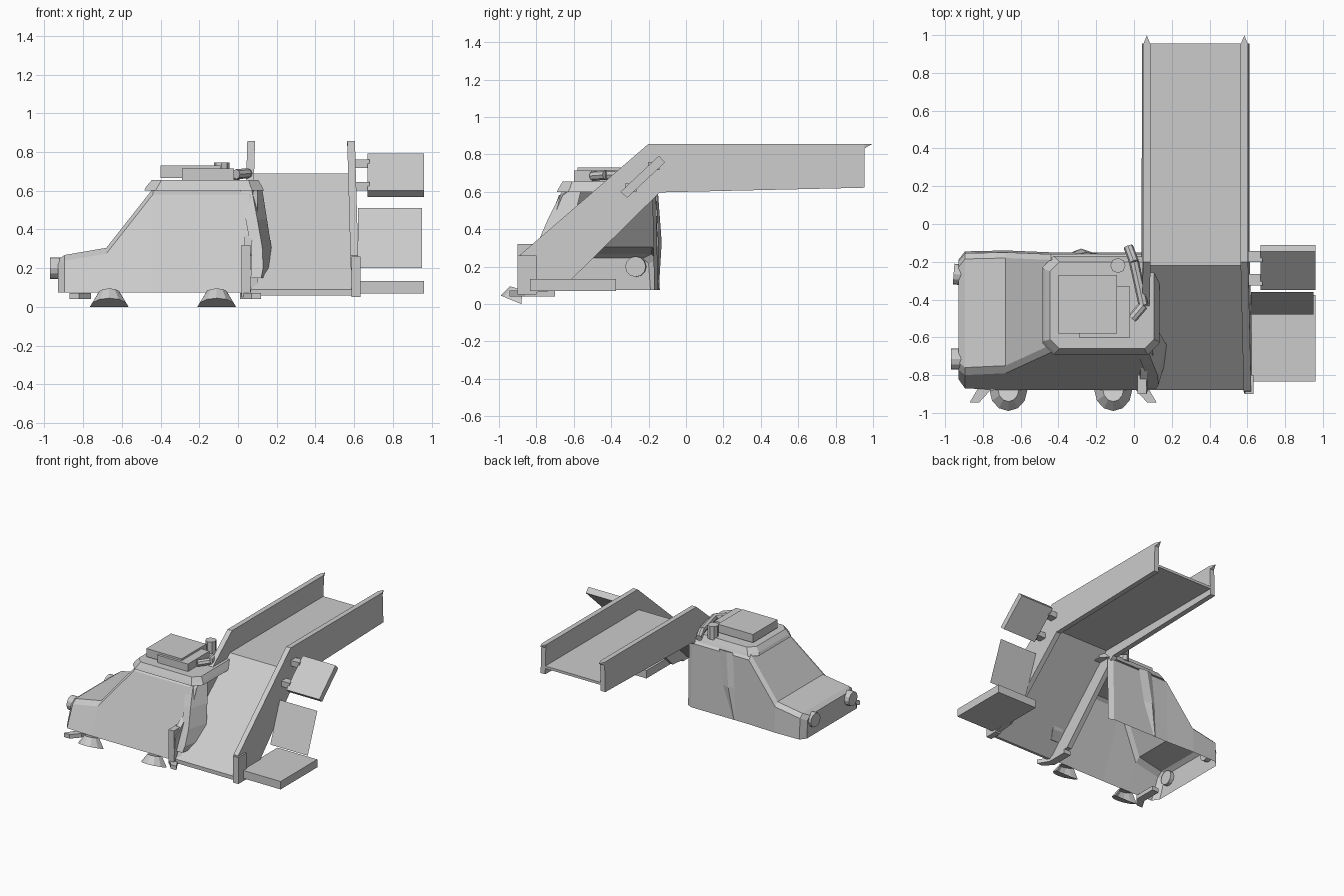
import bpy
import math
from mathutils import Vector

if "Cube" in bpy.data.objects:
    bpy.data.objects.remove(bpy.data.objects["Cube"])


def mesh(name, verts, faces):
    me = bpy.data.meshes.new(name)
    me.from_pydata(verts, [], faces)
    me.update()
    ob = bpy.data.objects.new(name, me)
    bpy.context.collection.objects.link(ob)
    return ob


def loft(name, rings, closed=True, caps=True):
    """Skin a list of equal-length point rings."""
    n = len(rings[0])
    verts = [p for r in rings for p in r]
    faces = []
    for i in range(len(rings) - 1):
        for j in range(n if closed else n - 1):
            k = (j + 1) % n
            faces.append((i * n + j, i * n + k, (i + 1) * n + k, (i + 1) * n + j))
    if caps:
        faces.append(tuple(reversed(range(n))))
        faces.append(tuple(range(len(verts) - n, len(verts))))
    return mesh(name, verts, faces)


def box(name, x0, x1, y0, y1, z0, z1):
    return loft(name, [[(x0, y0, z), (x1, y0, z), (x1, y1, z), (x0, y1, z)] for z in (z0, z1)])


def rod(name, a, b, r, sides=8):
    a, b = Vector(a), Vector(b)
    bpy.ops.mesh.primitive_cylinder_add(vertices=sides, radius=r, depth=(b - a).length,
                                        location=(a + b) / 2)
    ob = bpy.context.object
    ob.name = name
    ob.rotation_euler = (b - a).to_track_quat('Z', 'Y').to_euler()
    return ob


def octagon(x0, x1, y0, y1, c, z):
    return [(x0 + c, y0, z), (x1 - c, y0, z), (x1, y0 + c, z), (x1, y1 - c, z),
            (x1 - c, y1, z), (x0 + c, y1, z), (x0, y1 - c, z), (x0, y0 + c, z)]


# Car shell: open underneath and on the side facing the slide
# station: x, front bottom y, front top y, back y, top z
stations = [(-0.93, -0.82, -0.76, -0.20, 0.245), (-0.895, -0.87, -0.79, -0.155, 0.268),
            (-0.68, -0.88, -0.78, -0.15, 0.305), (-0.44, -0.88, -0.67, -0.16, 0.61),
            (0.06, -0.88, -0.67, -0.16, 0.61), (0.10, -0.87, -0.65, -0.18, 0.61)]
sections = []
for x, fb, ft, b, z in stations:
    sections.append([(x, fb, 0.075), (x, ft - 0.01, z - 0.03), (x, ft + 0.03, z),
                     (x, b - 0.03, z), (x, b, z - 0.03), (x, b + 0.01, 0.075)])
body = loft("car_body", sections, closed=False, caps=False)
mesh("car_nose", sections[0], [tuple(range(6))])

# Curved rear pillar of the car
front, back = [], []
rings = []
for xi, xo, z, yf, yb in [(0.07, 0.125, 0.61, -0.66, -0.56), (0.10, 0.15, 0.45, -0.74, -0.60),
                          (0.125, 0.172, 0.31, -0.80, -0.64), (0.13, 0.175, 0.20, -0.85, -0.70),
                          (0.12, 0.14, 0.15, -0.87, -0.76)]:
    rings.append([(xi - 0.06, yf, z), (xi, yf, z), (xo, yb, z), (xi - 0.04, yb, z)])
loft("rear_pillar", rings)

# Raised fold on the back wall
loft("back_fold", [[(-0.30, -0.16, 0.60), (-0.25, -0.15, 0.60), (-0.18, -0.16, 0.60)],
                   [(-0.32, -0.15, 0.33), (-0.28, -0.13, 0.33), (-0.22, -0.15, 0.33)],
                   [(-0.33, -0.15, 0.08), (-0.32, -0.145, 0.08), (-0.31, -0.15, 0.08)]])

# Roof slab with chamfered corners
loft("car_roof", [octagon(-0.485, 0.135, -0.69, -0.17, 0.06, 0.60),
                  octagon(-0.475, 0.125, -0.68, -0.18, 0.06, 0.62),
                  octagon(-0.445, 0.105, -0.66, -0.20, 0.05, 0.655)])
box("roof_box", -0.40, -0.09, -0.58, -0.27, 0.665, 0.73)
box("roof_tray", -0.29, -0.02, -0.60, -0.33, 0.65, 0.715)

# Roof pipe and knob
rod("roof_knob", (-0.085, -0.22, 0.64), (-0.085, -0.22, 0.745), 0.04)
pipe = [(-0.03, -0.12, 0.66), (0.0, -0.2, 0.685), (0.05, -0.43, 0.69), (-0.01, -0.50, 0.685)]
for a, b in zip(pipe, pipe[1:]):
    rod("roof_pipe", a, b, 0.026)

# Headlights
rod("headlight_front", (-0.90, -0.715, 0.20), (-0.97, -0.715, 0.20), 0.055, 12)
rod("headlight_back", (-0.89, -0.27, 0.20), (-0.955, -0.265, 0.20), 0.055, 12)

# Flared half-cone wheels and the angled brackets beside them
for cx in (-0.665, -0.11):
    rings = []
    for r, y, z, tip in [(0.055, -0.875, 0.075, 0.02), (0.10, -0.88, 0.0, 0.045)]:
        arc = [math.pi * i / 6 for i in range(7)]
        rings.append([(cx - r * math.cos(a), y - (r + 0.01) * math.sin(a), z + tip * math.sin(a))
                      for a in arc])
    loft("wheel", rings, closed=False)
for cx, s in ((-0.82, 1), (0.07, -1)):
    loft("bracket", [[(cx + 0.06 * s, -0.88, z), (cx - 0.0 * s, -0.945, z),
                      (cx - 0.05 * s, -0.945, z), (cx, -0.86, z), (cx, -0.70, z),
                      (cx + 0.06 * s, -0.70, z)] for z in (0.04, 0.072)])

# Slide side walls: leaning in slightly toward the top on the right
wall = [(-0.88, 0.055), (-0.90, 0.11), (-0.885, 0.265), (-0.20, 0.857), (0.955, 0.857),
        (0.955, 0.622), (-0.14, 0.597), (-0.67, 0.075)]
for side, name in ((1, "slide_wall_right"), (-1, "slide_wall_left")):
    rings = []
    for t in (-0.02, 0.02):
        rings.append([(0.326 + side * (0.282 - 0.028 * z) + t, y, z) for y, z in wall])
    loft(name, rings)
    c = 0.326 + side * 0.258
    loft("slide_rail_tip", [[(c - 0.02, 0.95, z), (c + 0.02, 0.95, z), (c, 0.998, 0.857)]
                            for z in (0.83, 0.857)])
    # foot at the lower end of each wall
    f = 0.326 + side * 0.284
    box("slide_foot", f - 0.023, f + 0.023, -0.90, -0.80, 0.05, 0.26 if side > 0 else 0.32)

# Slide floor
floor = [(-0.88, 0.09), (-0.22, 0.688), (0.955, 0.688),
         (0.955, 0.668), (-0.212, 0.668), (-0.86, 0.06), (-0.88, 0.06)]
loft("slide_floor", [[(x, y, z) for y, z in floor] for x in (0.06, 0.59)])

# Steps on the right: flat slab, thin panel, hinged tilted panel
box("step_slab", 0.61, 0.96, -0.835, -0.375, 0.07, 0.133)
mesh("step_panel", [(0.62, -0.48, 0.20), (0.95, -0.48, 0.20), (0.95, -0.36, 0.51),
                    (0.62, -0.36, 0.51)], [(0, 1, 2, 3)])
tilt = [(-0.35, 0.60), (-0.315, 0.568), (-0.112, 0.757), (-0.145, 0.793)]
loft("tilted_panel", [[(x, y, z) for y, z in tilt] for x in (0.67, 0.96)])
for y, z in ((-0.295, 0.622), (-0.172, 0.738)):
    box("panel_peg", 0.59, 0.68, y - 0.03, y + 0.03, z - 0.022, z + 0.022)

# Make normals consistent on the solid parts
for ob in bpy.context.collection.objects:
    bpy.context.view_layer.objects.active = ob
    bpy.ops.object.mode_set(mode='EDIT')
    bpy.ops.mesh.select_all(action='SELECT')
    bpy.ops.mesh.normals_make_consistent(inside=False)
    bpy.ops.object.mode_set(mode='OBJECT')
